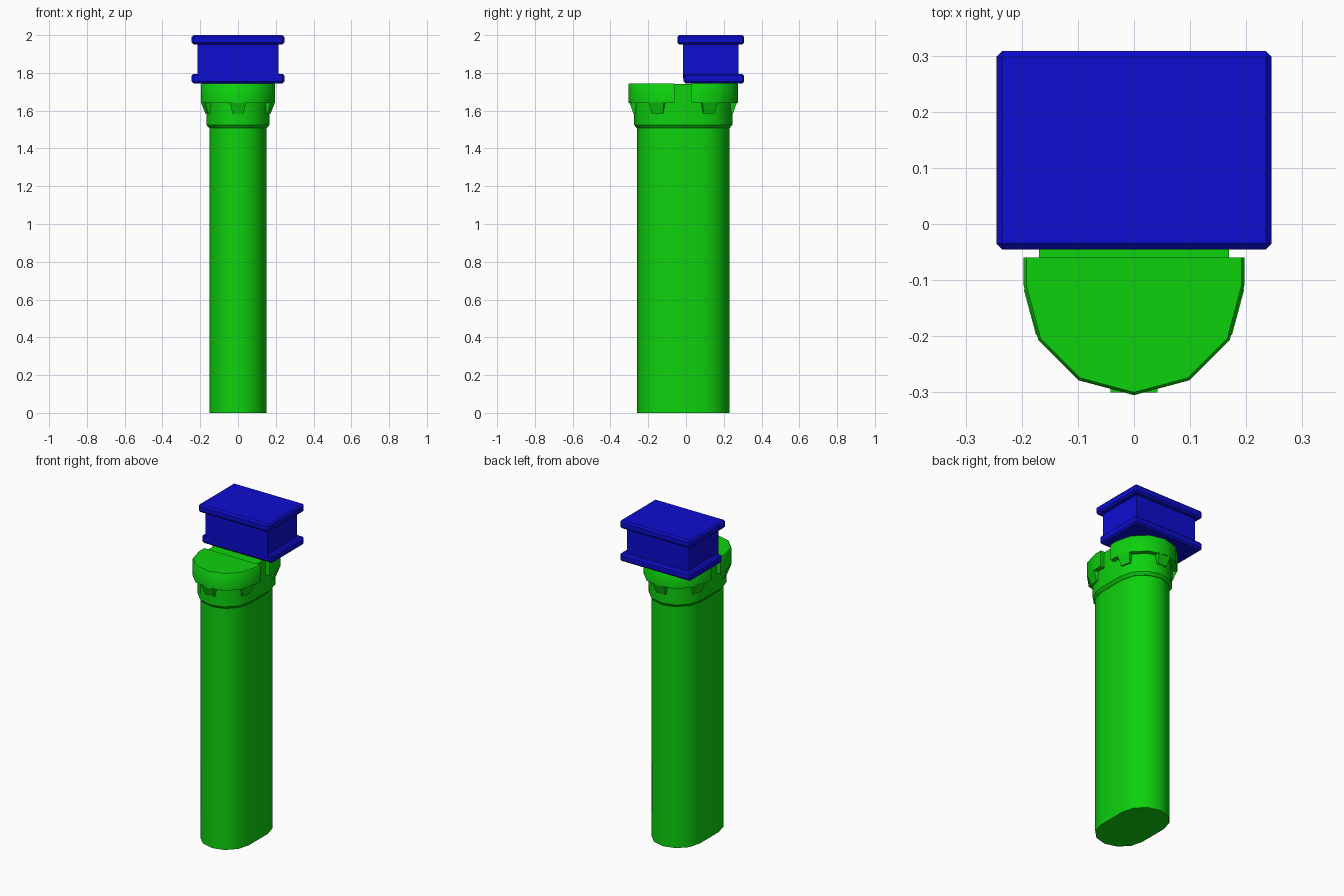
import bpy, bmesh, math
from mathutils import Matrix

cube = bpy.data.objects.get("Cube")
if cube:
    bpy.data.objects.remove(cube)

FRONT, BACK = -0.108, 0.078   # centres of the two rounded ends


def material(name, colour):
    m = bpy.data.materials.new(name)
    m.use_nodes = True
    m.diffuse_color = colour
    m.node_tree.nodes["Principled BSDF"].inputs["Base Color"].default_value = colour
    return m


green = material("green", (0.004, 0.64, 0.004, 1))
blue = material("blue", (0.004, 0.004, 0.64, 1))


def finish(bm, name, mat, angle=None):
    bmesh.ops.recalc_face_normals(bm, faces=bm.faces)
    mesh = bpy.data.meshes.new(name)
    bm.to_mesh(mesh)
    bm.free()
    mesh.materials.append(mat)
    ob = bpy.data.objects.new(name, mesh)
    bpy.context.collection.objects.link(ob)
    if angle:
        bpy.ops.object.select_all(action="DESELECT")
        ob.select_set(True)
        bpy.context.view_layer.objects.active = ob
        bpy.ops.object.shade_smooth_by_angle(angle=math.radians(angle))
    return ob


def arc(r, centre, start):
    return [(r * math.cos(a), centre + r * math.sin(a))
            for a in (math.radians(start + 30 * i) for i in range(7))]


def stadium(r):
    return arc(r, FRONT, 180) + arc(r, BACK, 0)


def half_round(sign):
    # rounded end with a straight cut towards the middle
    def outline(r):
        if sign < 0:
            return arc(r, FRONT, 180) + [(r, -0.06), (-r, -0.06)]
        return arc(r, BACK, 0) + [(-r, 0.03), (r, 0.03)]
    return outline


def loft(name, outline, levels, mat, angle):
    # stack outlines given as (height, radius) and cap both ends
    bm = bmesh.new()
    rings = [[bm.verts.new((x, y, z)) for x, y in outline(r)] for z, r in levels]
    n = len(rings[0])
    for a, b in zip(rings, rings[1:]):
        for i in range(n):
            j = (i + 1) % n
            bm.faces.new((a[i], a[j], b[j], b[i]))
    bm.faces.new(rings[0])
    bm.faces.new(rings[-1])
    return finish(bm, name, mat, angle)


def box(name, x, y0, y1, z0, z1, mat, bevel=0):
    bm = bmesh.new()
    m = Matrix.Translation((0, (y0 + y1) / 2, (z0 + z1) / 2)) @ Matrix.Diagonal((2 * x, y1 - y0, z1 - z0, 1))
    bmesh.ops.create_cube(bm, size=1, matrix=m)
    if bevel:
        bmesh.ops.bevel(bm, geom=bm.edges[:], offset=bevel, segments=1, affect="EDGES")
    return finish(bm, name, mat)


# Pier shaft and collar, which rises between the two heads
loft("pier_shaft", stadium, [(0, 0.151), (1.52, 0.151)], green, 40)
loft("collar", stadium, [(1.508, 0.153), (1.525, 0.167), (1.74, 0.169)], green, 30)

# Rounded heads
for side, sign in (("front", -1), ("back", 1)):
    loft(side + "_head", half_round(sign),
         [(1.64, 0.197), (1.739, 0.197), (1.745, 0.192)], green, 50)


def corbel(name, centre, degrees):
    # wedge bracket, wider and deeper at the top
    bm = bmesh.new()
    turn = Matrix.Translation((0, centre, 0)) @ Matrix.Rotation(math.radians(degrees), 4, "Z")
    levels = []
    for z, depth, half in ((1.585, 0.171, 0.03), (1.645, 0.192, 0.042)):
        ring = [bm.verts.new((px, py, z)) for px, py in
                ((0.13, -half), (depth, -half), (depth, half), (0.13, half))]
        levels.append(ring)
    low, high = levels
    for i in range(4):
        j = (i + 1) % 4
        bm.faces.new((low[i], low[j], high[j], high[i]))
    bm.faces.new(low)
    bm.faces.new(high)
    bm.transform(turn)
    finish(bm, name, green)


# Corbels under each head
for side, centre, sign in (("front", FRONT, -1), ("back", BACK, 1)):
    for place, degrees in (("left", 15), ("middle", 90), ("right", 165)):
        corbel(f"{side}_{place}_corbel", centre, sign * degrees)

# Beam resting on the rear of the pier
box("beam_web", 0.214, -0.015, 0.278, 1.77, 1.98, blue)
box("beam_lower_flange", 0.245, -0.012, 0.308, 1.745, 1.795, blue, 0.01)
box("beam_upper_flange", 0.245, -0.045, 0.308, 1.95, 2.0, blue, 0.01)
